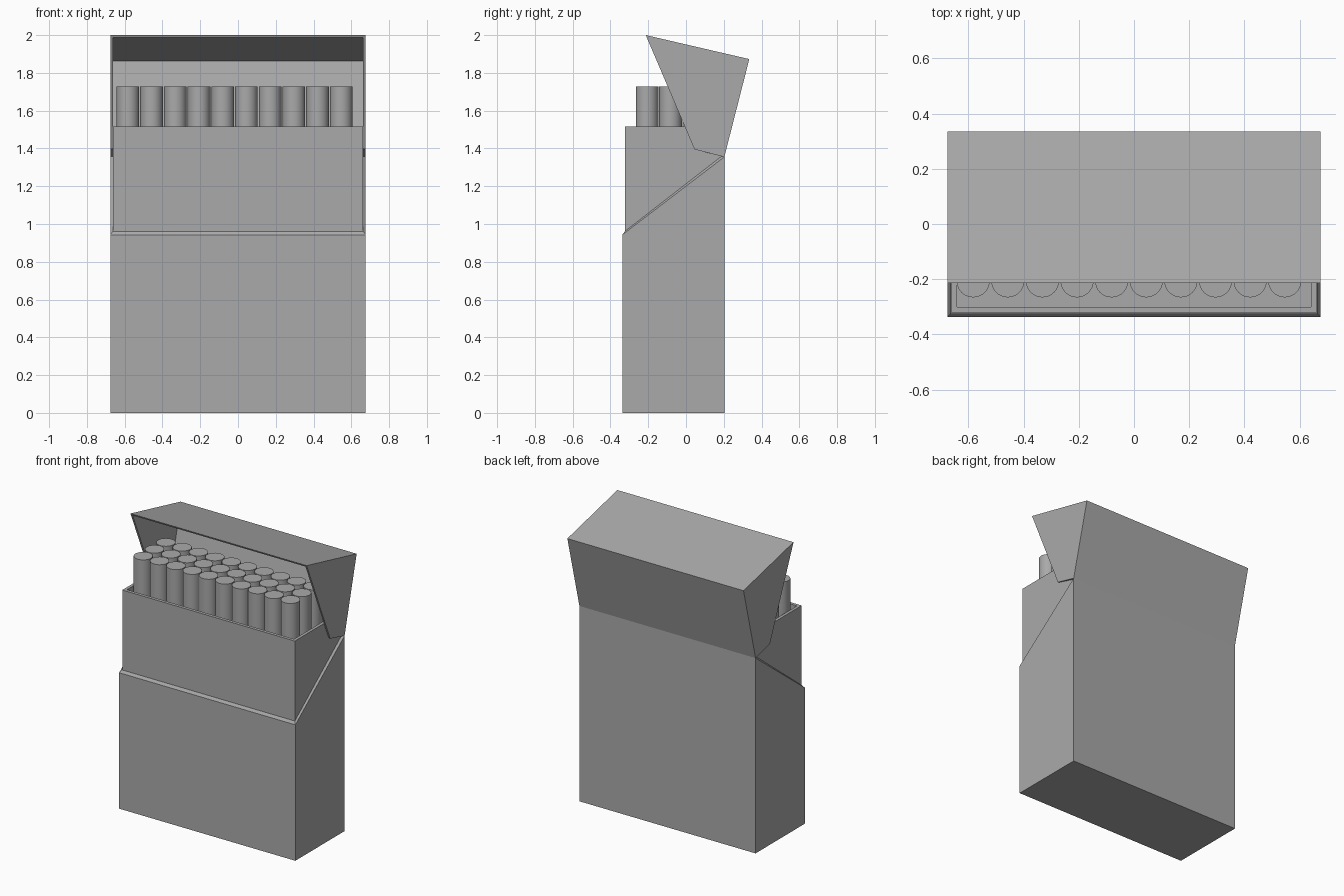
import bpy
import bmesh
from mathutils import Vector

cube = bpy.data.objects.get("Cube")
if cube:
    bpy.data.objects.remove(cube, do_unlink=True)

# Single plain card colour
GREY = (0.4, 0.4, 0.4, 1.0)
card = bpy.data.materials.new("card grey")
card.use_nodes = True
card.diffuse_color = GREY
card.node_tree.nodes["Principled BSDF"].inputs["Base Color"].default_value = GREY


def add_object(name, bm):
    bmesh.ops.recalc_face_normals(bm, faces=bm.faces)
    mesh = bpy.data.meshes.new(name)
    bm.to_mesh(mesh)
    bm.free()
    mesh.materials.append(card)
    obj = bpy.data.objects.new(name, mesh)
    bpy.context.collection.objects.link(obj)
    return obj


def shell(name, outer, inner, half_out, half_in, open_edges):
    """Hollow prism from two (y, z) profiles, joined by a rim where open."""
    bm = bmesh.new()
    n = len(outer)

    def skin(profile, half):
        rings = [[bm.verts.new((x, y, z)) for y, z in profile] for x in (-half, half)]
        for ring in rings:
            bm.faces.new(ring)
        for i in range(n):
            if i not in open_edges:
                j = (i + 1) % n
                bm.faces.new((rings[0][i], rings[0][j], rings[1][j], rings[1][i]))
        return rings[0] + rings[1]

    outside = skin(outer, half_out)
    rim = [e.verts[:] for e in bm.edges if e.is_boundary]
    partner = dict(zip(outside, skin(inner, half_in)))
    for a, b in rim:
        bm.faces.new((a, b, partner[b], partner[a]))
    return add_object(name, bm)


WIDE, T = 0.676, 0.013
FRONT, BACK = -0.337, 0.203
HINGE_Z, LIP_Z = 1.355, 0.943

# Outer case with a slanted, mitred top edge
shell("outer_case",
      [(FRONT, 0), (BACK, 0), (BACK, HINGE_Z), (FRONT, LIP_Z)],
      [(FRONT + T, T), (BACK - T, T), (BACK - T, HINGE_Z + 0.005), (FRONT + T, LIP_Z + 0.018)],
      WIDE, WIDE - T, {2})

# Inner sleeve rising above the case
f, b, top, wall = FRONT + T + 0.001, BACK - T - 0.002, 1.515, 0.022
shell("inner_sleeve",
      [(f, 0.015), (b, 0.015), (b, top), (f, top)],
      [(f + wall, 0.035), (b - wall, 0.035), (b - wall, top), (f + wall, top)],
      WIDE - T - 0.001, WIDE - T - wall, {2})

# Open lid, tilted back on the hinge
hinge, top_back = Vector((BACK, HINGE_Z)), Vector((0.335, 1.873))
top_front, low_front = Vector((-0.213, 2.0)), Vector((0.045, 1.395))
up = (top_back - hinge).normalized()
forward = (top_front - top_back).normalized()
slant = (low_front - top_front).normalized()
shell("lid",
      [hinge, top_back, top_front, low_front],
      [hinge + forward * T, top_back + (forward - up) * T,
       top_front + slant * T, low_front + up * 0.004],
      WIDE, WIDE - T, {2, 3})

# Three rows of ten round sticks
bottom, tip = 0.036, 1.728
for row in range(3):
    for col in range(10):
        bm = bmesh.new()
        bmesh.ops.create_cone(bm, cap_ends=True, segments=32, radius1=0.06,
                              radius2=0.06, depth=tip - bottom)
        stick = add_object(f"stick_{row + 1}_{col + 1}", bm)
        stick.location = (-0.583 + col * 0.1255, -0.206 + row * 0.124, (tip + bottom) / 2)
        bpy.ops.object.select_all(action="DESELECT")
        stick.select_set(True)
        bpy.context.view_layer.objects.active = stick
        bpy.ops.object.shade_smooth_by_angle()
